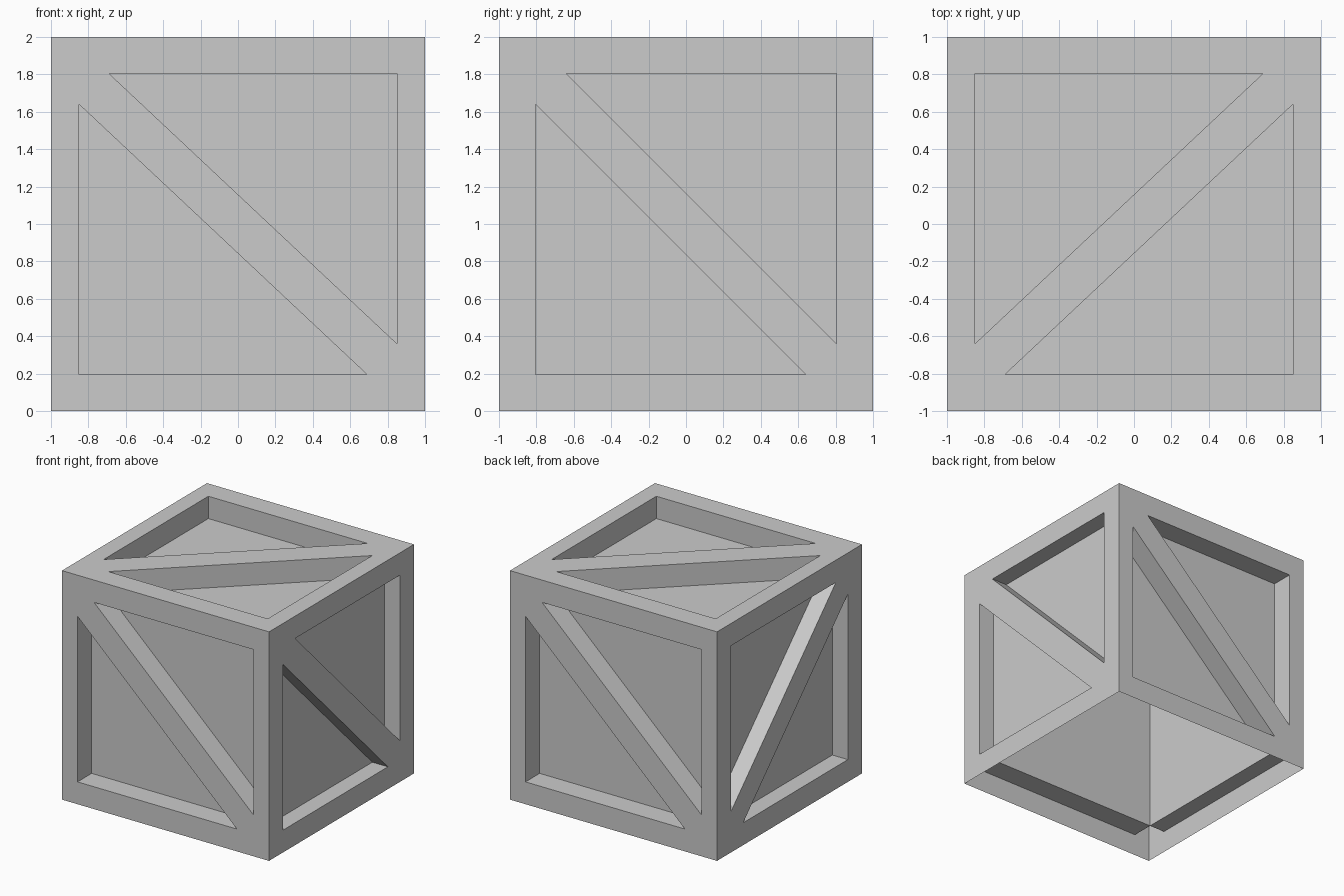
import bpy, bmesh

if "Cube" in bpy.data.objects:
    bpy.data.objects.remove(bpy.data.objects["Cube"])

D, W = 0.195, 0.15            # rail thickness along y/z, and along x
H = 1 - D                     # opening half size in y and z
WX = 1 - W                    # opening half size in x
T = 0.64                      # brace corner offset

# each side: map (u, v, depth) to world, opening half width, brace offset on u, depth, flip
SIDES = [
    (lambda u, v, d: (u, -1 + d, 1 + v), WX, 0.69, D, False),    # front
    (lambda u, v, d: (-u, 1 - d, 1 + v), WX, 0.69, D, False),    # back
    (lambda u, v, d: (1 - d, u, 1 + v), H, T, W, False),         # right
    (lambda u, v, d: (-1 + d, u, 1 + v), H, T, W, True),         # left
    (lambda u, v, d: (-u, v, 2 - d), WX, 0.69, D, True),         # top
]


def rect(w, h, d):
    return [(-w, -h, d), (w, -h, d), (w, h, d), (-w, h, d)]


def frame_polys(w, s, depth):
    # flat border plus the inner lip of the opening
    rings = [rect(1, 1, 0), rect(w, H, 0), rect(w, H, depth)]
    return [[a[i], a[(i + 1) % 4], b[(i + 1) % 4], b[i]]
            for a, b in zip(rings, rings[1:]) for i in range(4)]


def panel_polys(w, s, depth):
    return [rect(w, H, depth)]


def brace_polys(w, s, depth):
    # diagonal board: face and its two long edges
    face = [(s, -H, 0), (w, -H, 0), (w, -T, 0), (-s, H, 0), (-w, H, 0), (-w, T, 0)]
    walls = []
    for i in (2, 5):
        p, q = face[i], face[(i + 1) % 6]
        walls.append([q, p, (p[0], p[1], depth), (q[0], q[1], depth)])
    return [face] + walls


def build(name, polys):
    bm = bmesh.new()
    for place, w, s, depth, flip in SIDES:
        for poly in polys(w, s, depth):
            verts = [bm.verts.new(place(*p)) for p in poly]
            bm.faces.new(verts[::-1] if flip else verts)
    bmesh.ops.remove_doubles(bm, verts=bm.verts, dist=1e-4)
    mesh = bpy.data.meshes.new(name)
    bm.to_mesh(mesh)
    bm.free()
    bpy.context.collection.objects.link(bpy.data.objects.new(name, mesh))


# the crate is open underneath
build("crate_frame", frame_polys)
build("crate_panels", panel_polys)
build("diagonal_braces", brace_polys)
